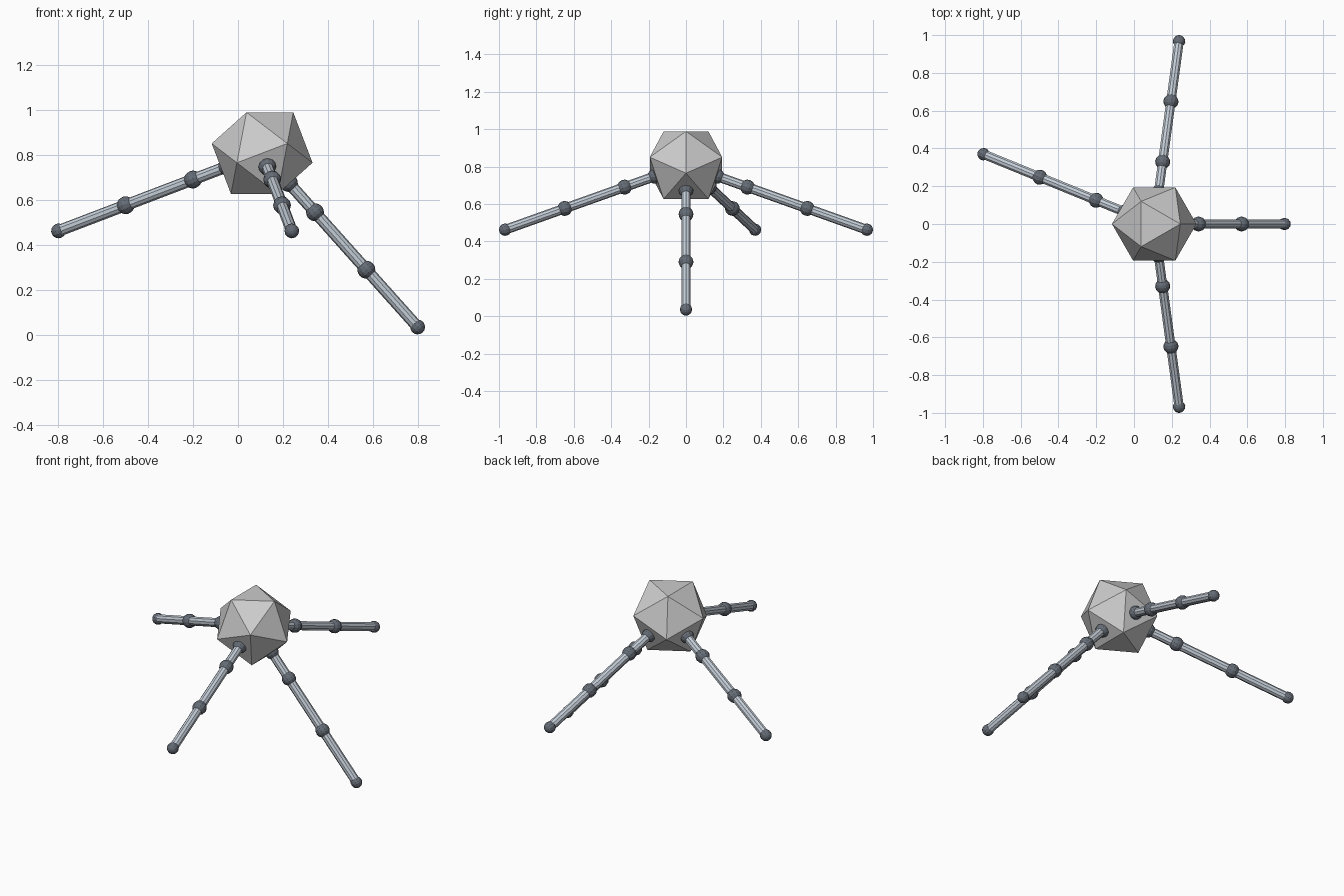
import bpy, bmesh
from math import radians, sin, cos, sqrt, atan
from mathutils import Vector, Matrix

if "Cube" in bpy.data.objects:
    bpy.data.objects.remove(bpy.data.objects["Cube"])

CENTER = Vector((0.107, 0, 0.8075))
INRADIUS = 0.181
JOINTS = (0.178, 0.352, 0.694, 1.035)   # distances of the balls from the core


def material(name, color):
    m = bpy.data.materials.new(name)
    m.diffuse_color = (*color, 1)
    m.use_nodes = True
    m.node_tree.nodes["Principled BSDF"].inputs["Base Color"].default_value = m.diffuse_color
    return m


ROD = material("pale_steel", (0.55, 0.61, 0.68))
BALL = material("dark_steel", (0.13, 0.15, 0.18))


def make(name, bm, mat=None, smooth=False):
    bmesh.ops.recalc_face_normals(bm, faces=bm.faces)
    for f in bm.faces:
        f.smooth = smooth and len(f.verts) < 5
    me = bpy.data.meshes.new(name)
    bm.to_mesh(me)
    bm.free()
    if mat:
        me.materials.append(mat)
    ob = bpy.data.objects.new(name, me)
    bpy.context.collection.objects.link(ob)
    return ob


# Core: icosahedron resting with one face level
phi = (1 + sqrt(5)) / 2
edge_half = INRADIUS / 0.75576 / 2
bm = bmesh.new()
tilt = Matrix.Rotation(-atan(0.618 / phi), 3, 'Y')
for a in (-1, 1):
    for b in (-phi, phi):
        for p in ((0, a, b), (a, b, 0), (b, 0, a)):
            bm.verts.new(tilt @ Vector(p) * edge_half + CENTER)
bmesh.ops.convex_hull(bm, input=bm.verts)
make("core", bm)


# Legs: straight arms leaving four core faces, with ball joints
def leg(name, azimuth, elevation):
    az, el = radians(azimuth), radians(elevation)
    d = Vector((cos(el) * cos(az), cos(el) * sin(az), sin(el)))
    turn = d.to_track_quat('Z', 'Y').to_matrix().to_4x4()

    bm = bmesh.new()
    for s, e in zip(JOINTS, JOINTS[1:]):
        place = Matrix.Translation(CENTER + d * (s + e) / 2) @ turn
        bmesh.ops.create_cone(bm, cap_ends=True, segments=10, radius1=0.026,
                              radius2=0.026, depth=e - s, matrix=place)
    make(name + "_rods", bm, ROD)

    bm = bmesh.new()
    for i, s in enumerate(JOINTS):
        place = Matrix.Translation(CENTER + d * s) @ turn
        bmesh.ops.create_uvsphere(bm, u_segments=12, v_segments=8,
                                  radius=0.033 if i == 3 else 0.04, matrix=place)
    make(name + "_joints", bm, BALL)


leg("right_leg", 0, -48.19)
leg("back_leg", 82.24, -19.47)
leg("front_leg", -82.24, -19.47)
leg("left_leg", 157.76, -19.47)
